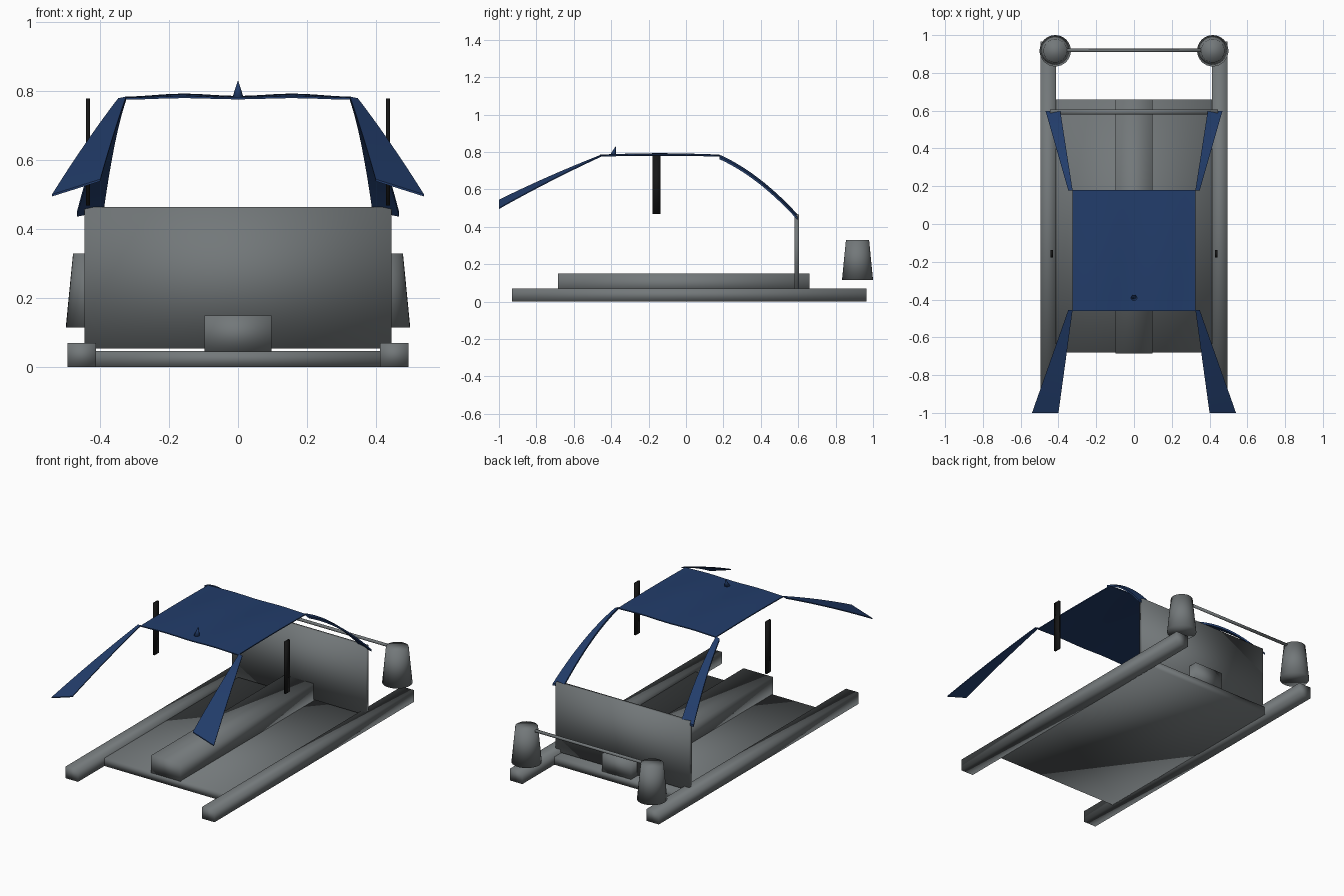
import bpy, bmesh, math
from mathutils import Vector

if "Cube" in bpy.data.objects:
    bpy.data.objects.remove(bpy.data.objects["Cube"])


def material(name, colour):
    m = bpy.data.materials.new(name)
    m.diffuse_color = colour
    m.use_nodes = True
    m.node_tree.nodes["Principled BSDF"].inputs["Base Color"].default_value = m.diffuse_color
    return m


BLUE = material("blue_paint", (0.016, 0.046, 0.145, 1))
BLACK = material("black_trim", (0.008, 0.008, 0.008, 1))
STEEL = material("dark_steel", (0.17, 0.187, 0.193, 1))


def finish(name, bm, mat, angle=180):
    bmesh.ops.recalc_face_normals(bm, faces=bm.faces)
    me = bpy.data.meshes.new(name)
    bm.to_mesh(me)
    bm.free()
    ob = bpy.data.objects.new(name, me)
    bpy.context.collection.objects.link(ob)
    me.materials.append(mat)
    if angle == 180:  # fully smooth, as on the pressed steel parts
        me.shade_smooth()
    else:
        bpy.ops.object.select_all(action='DESELECT')
        ob.select_set(True)
        bpy.context.view_layer.objects.active = ob
        bpy.ops.object.shade_smooth_by_angle(angle=math.radians(angle))
    return ob


def box(name, lo, hi, mat=STEEL):
    lo, hi = Vector(lo), Vector(hi)
    bm = bmesh.new()
    bmesh.ops.create_cube(bm, size=1)
    for v in bm.verts:
        v.co = (lo + hi) / 2 + v.co * (hi - lo)
    return finish(name, bm, mat)


def cone(name, centre, r1, r2, depth, axis='Z', sides=32, mat=STEEL):
    bm = bmesh.new()
    bmesh.ops.create_cone(bm, cap_ends=True, segments=sides,
                          radius1=r1, radius2=r2, depth=depth)
    for v in bm.verts:
        if axis == 'X':
            v.co = Vector((v.co.z, v.co.y, -v.co.x))
        v.co += Vector(centre)
    return finish(name, bm, mat)


def sheet(name, point, nu, nv, thick, mat):
    """Thin curved panel: point(u, v) is its top, extruded down by thick."""
    bm = bmesh.new()
    rows = [[bm.verts.new(point(i / nu, j / nv)) for j in range(nv + 1)]
            for i in range(nu + 1)]
    for i in range(nu):
        for j in range(nv):
            bm.faces.new((rows[i][j], rows[i + 1][j],
                          rows[i + 1][j + 1], rows[i][j + 1]))
    ret = bmesh.ops.extrude_face_region(bm, geom=bm.faces[:], use_keep_orig=True)
    for g in ret["geom"]:
        if isinstance(g, bmesh.types.BMVert):
            g.co.z -= thick
    return finish(name, bm, mat, 35)


def pillar(name, side, top, bottom, bulge, thick):
    """Ribbon from a pair of roof points to a pair of lower points."""
    def point(u, v):
        a = Vector(top[0]).lerp(Vector(top[1]), v)
        b = Vector(bottom[0]).lerp(Vector(bottom[1]), v)
        p = a.lerp(b, u)
        p.z += bulge * 4 * u * (1 - u)
        p.x *= side
        return p
    return sheet(name, point, 14, 2, thick, BLUE)


# Floor pan, centre tunnel and rear bulkhead
box("floor_pan", (-0.415, -0.68, 0), (0.415, 0.66, 0.047))
box("centre_tunnel", (-0.097, -0.685, 0.045), (0.097, 0.66, 0.15))
box("bulkhead", (-0.445, 0.58, 0.053), (0.445, 0.605, 0.465))

# Side rails, suspension towers, middle posts and roof pillars
for s, label in ((-1, "left"), (1, "right")):
    def span(x0, x1):
        return sorted((s * x0, s * x1))
    a, b = span(0.412, 0.495)
    box(label + "_side_rail", (a, -0.93, 0), (b, 0.965, 0.07))
    cone(label + "_suspension_tower", (s * 0.417, 0.917, 0.222), 0.083, 0.062, 0.214)
    a, b = span(0.43, 0.441)
    box(label + "_middle_post", (a, -0.178, 0.468), (b, -0.137, 0.78), BLACK)
    pillar(label + "_front_pillar", s,
           ((0.325, -0.455, 0.785), (0.348, -0.455, 0.78)),
           ((0.40, -1.0, 0.545), (0.54, -1.0, 0.501)), 0.007, 0.006)
    pillar(label + "_rear_pillar", s,
           ((0.325, 0.178, 0.786), (0.348, 0.178, 0.775)),
           ((0.39, 0.597, 0.466), (0.468, 0.597, 0.449)), 0.034, 0.013)

# Brace between the towers
cone("tower_brace", (0, 0.919, 0.318), 0.009, 0.009, 0.80, 'X', 16)


# Roof panel with two shallow domes
def roof_point(u, v):
    x, y = -0.325 + 0.65 * u, -0.46 + 0.64 * v
    dome = 0.007 * math.sin(2 * math.pi * u) ** 2 + 0.002 * math.sin(math.pi * u)
    return (x, y, 0.782 + dome * (0.5 + 0.5 * math.sin(math.pi * v))
            + 0.003 * math.sin(math.pi * v))


sheet("roof_panel", roof_point, 24, 16, 0.006, BLUE)

# Raked aerial fin
fin = cone("roof_aerial", (0, -0.392, 0.805), 0.017, 0.001, 0.05, sides=16, mat=BLUE)
for v in fin.data.vertices:
    v.co.y += (v.co.z - 0.78) * 0.32
